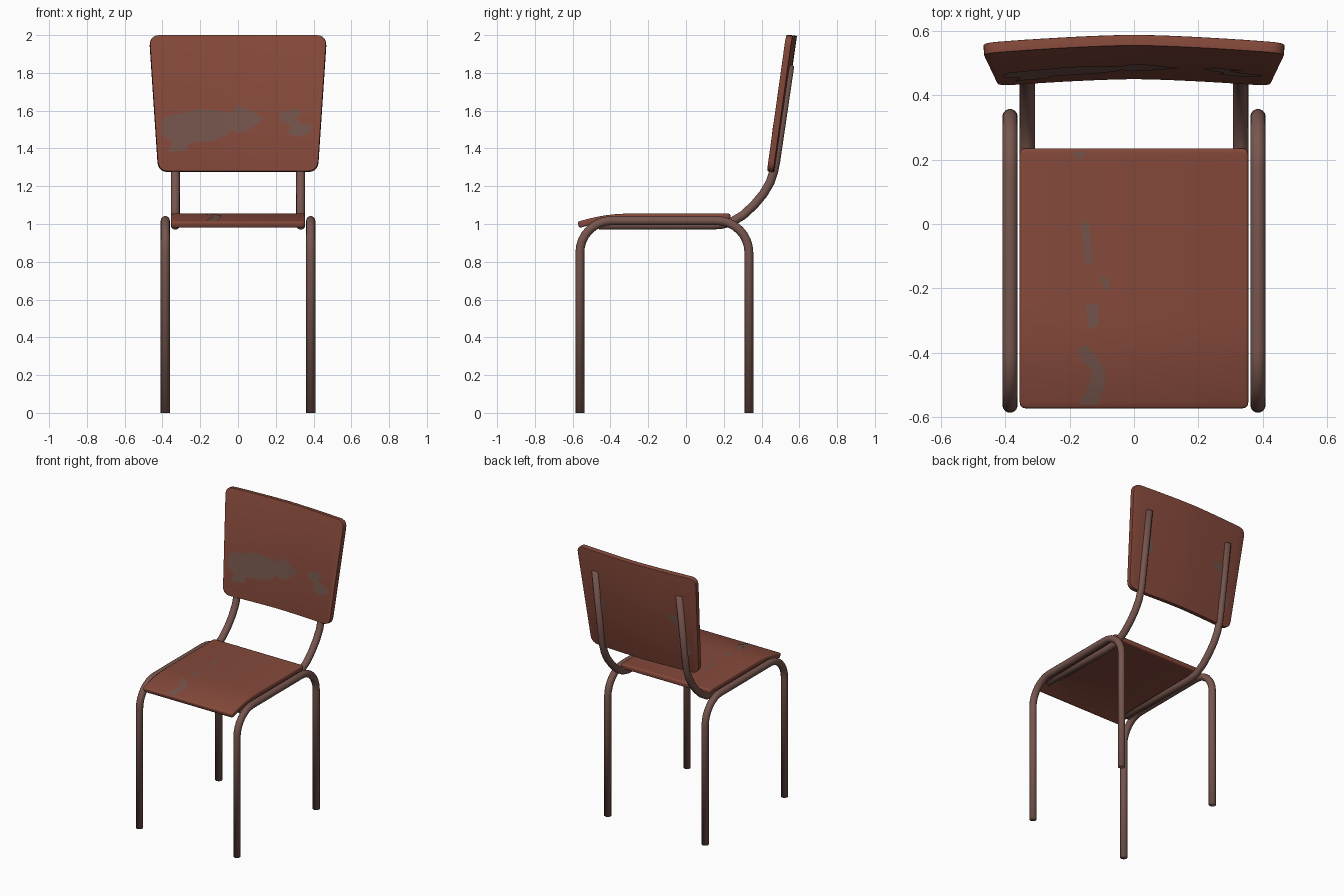
import bpy, bmesh
from math import sin, cos, pi, radians
from mathutils import Vector

if "Cube" in bpy.data.objects:
    bpy.data.objects.remove(bpy.data.objects["Cube"])


def material(name, rgb):
    m = bpy.data.materials.new(name)
    m.use_nodes = True
    m.diffuse_color = (*rgb, 1)
    bsdf = next(n for n in m.node_tree.nodes if n.type == 'BSDF_PRINCIPLED')
    bsdf.inputs["Base Color"].default_value = (*rgb, 1)
    bsdf.inputs["Roughness"].default_value = 0.7
    return m


WOOD = material("red brown wood", (0.235, 0.066, 0.043))
METAL = material("brown metal", (0.185, 0.093, 0.076))
WORN = material("worn patch", (0.170, 0.088, 0.070))
THICK = 0.034


def finish(bm, name, mat):
    mesh = bpy.data.meshes.new(name)
    bm.to_mesh(mesh)
    bm.free()
    mesh.materials.append(mat)
    mesh.shade_smooth()
    ob = bpy.data.objects.new(name, mesh)
    bpy.context.collection.objects.link(ob)
    return ob


def tube(name, x, path, radius=0.024, sides=14):
    """Sweep a round section along a path of (y, z) points."""
    bm = bmesh.new()
    pts = [Vector((x, y, z)) for y, z in path]
    rings = []
    for i, p in enumerate(pts):
        along = (pts[min(i + 1, len(pts) - 1)] - pts[max(i - 1, 0)]).normalized()
        across = Vector((1, 0, 0))
        up = along.cross(across)
        rings.append([bm.verts.new(p + radius * (across * cos(a) + up * sin(a)))
                      for a in (2 * pi * k / sides for k in range(sides))])
    for a, b in zip(rings, rings[1:]):
        for k in range(sides):
            j = (k + 1) % sides
            bm.faces.new((a[k], a[j], b[j], b[k]))
    bm.faces.new(rings[0])
    bm.faces.new(rings[-1])
    bmesh.ops.recalc_face_normals(bm, faces=bm.faces)
    return finish(bm, name, METAL)


def arc(cy, cz, r, start, end, steps=8):
    return [(cy + r * cos(radians(start + (end - start) * i / steps)),
             cz + r * sin(radians(start + (end - start) * i / steps)))
            for i in range(steps + 1)]


def rounded(corners, r, steps=5):
    """Round the corners of a flat outline."""
    out = []
    for i, c in enumerate(corners):
        c = Vector(c)
        a = c + (Vector(corners[i - 1]) - c).normalized() * r
        b = c + (Vector(corners[(i + 1) % len(corners)]) - c).normalized() * r
        for k in range(steps + 1):
            t = k / steps
            out.append(a * (1 - t) ** 2 + c * 2 * t * (1 - t) + b * t * t)
    return out


def sheet(outline, axis, step, place, facing):
    """Cut a flat outline into strips and bend it onto a surface."""
    bm = bmesh.new()
    bm.faces.new([bm.verts.new((p[0], p[1], 0)) for p in outline])
    normal = Vector((1, 0, 0)) if axis == 0 else Vector((0, 1, 0))
    for k in range(-14, 15):
        bmesh.ops.bisect_plane(bm, geom=bm.verts[:] + bm.edges[:] + bm.faces[:],
                               plane_co=normal * k * step, plane_no=normal)
    for v in bm.verts:
        v.co = place(v.co.x, v.co.y)
    bm.normal_update()
    for f in bm.faces:
        if f.normal.dot(Vector(facing)) < 0:
            f.normal_flip()
    return bm


def board(bm, name):
    """Give a bent sheet thickness and soft edges."""
    ob = finish(bm, name, WOOD)
    s = ob.modifiers.new("thickness", 'SOLIDIFY')
    s.thickness, s.offset, s.use_even_offset = THICK, 0, True
    b = ob.modifiers.new("soft edges", 'BEVEL')
    b.width, b.segments, b.limit_method, b.angle_limit = 0.009, 3, 'ANGLE', radians(50)


def on_back(offset=0.0):
    return lambda x, z: Vector((x, 0.466 + 0.145 * (z - 1.275)
                                - 0.078 * abs(x) ** 1.5 + offset, z))


def on_seat(offset=0.0):
    return lambda x, y: Vector((x, y, 1.038 + offset
                                - 0.04 * (max(0, -0.3 - y) / 0.26) ** 2))


# Bent tube frame, both sides
leg_path = ([(-0.562, 0)] + arc(-0.392, 0.848, 0.17, 180, 90)
            + arc(0.163, 0.848, 0.17, 90, 0) + [(0.333, 0)])
support_path = [(-0.46, 0.994), (0.14, 0.994), (0.19, 0.998), (0.24, 1.01),
                (0.30, 1.045), (0.36, 1.10), (0.41, 1.16), (0.445, 1.22),
                (0.465, 1.28), (0.475, 1.33), (0.55, 1.84)]
for side, sx in (("left", 1), ("right", -1)):
    tube(side + "_leg_frame", sx * 0.385, leg_path)
    tube(side + "_back_support", sx * 0.332, support_path)

# Seat with a front edge that curls down
seat = rounded([(-0.355, -0.57), (0.355, -0.57), (0.355, 0.235), (-0.355, 0.235)], 0.02)
board(sheet(seat, 1, 0.042, on_seat(), (0, 0, 1)), "seat")

# Curved, tapered backrest
back = rounded([(-0.422, 1.277), (0.422, 1.277), (0.47, 1.998), (-0.47, 1.998)], 0.055)
board(sheet(back, 0, 0.035, on_back(), (0, -1, 0)), "backrest")

# Worn patches on the backrest front
front_patches = [
    [(-.41, 1.51), (-.39, 1.57), (-.28, 1.59), (-.2, 1.61), (-.03, 1.59), (0, 1.63),
     (.05, 1.61), (.14, 1.56), (.06, 1.5), (0, 1.48), (-.04, 1.5), (-.06, 1.47),
     (-.13, 1.44), (-.26, 1.43), (-.27, 1.39), (-.37, 1.38), (-.35, 1.44), (-.4, 1.47)],
    [(.22, 1.59), (.31, 1.61), (.34, 1.58), (.3, 1.56), (.34, 1.53), (.4, 1.52),
     (.38, 1.48), (.32, 1.46), (.26, 1.48), (.28, 1.52), (.22, 1.55)]]
for p in front_patches:
    finish(sheet(p, 0, 0.035, on_back(-THICK / 2 - 0.003), (0, -1, 0)),
           "backrest_front_patch", WORN)

# Worn patches around the supports on the backrest rear
rear_patches = [
    [(-.33, 1.69), (-.22, 1.68), (-.24, 1.64), (-.29, 1.62), (-.3, 1.45), (-.33, 1.4)],
    [(.33, 1.68), (.3, 1.67), (.27, 1.61), (.3, 1.54), (.33, 1.53)],
    [(-.34, 1.52), (-.37, 1.5), (-.39, 1.42), (-.34, 1.38)]]
for p in rear_patches:
    finish(sheet(p, 0, 0.035, on_back(THICK / 2 + 0.003), (0, 1, 0)),
           "backrest_rear_patch", WORN)

# Worn patches on the seat
seat_patches = [
    [(-.18, -.39), (-.15, -.375), (-.12, -.41), (-.09, -.45), (-.09, -.5),
     (-.11, -.56), (-.17, -.56), (-.14, -.5), (-.13, -.45), (-.16, -.43)],
    [(-.15, -.25), (-.11, -.25), (-.11, -.31), (-.14, -.33)],
    [(-.165, 0), (-.14, .01), (-.13, -.12), (-.15, -.13)],
    [(-.11, -.16), (-.08, -.17), (-.07, -.21), (-.09, -.2)],
    [(-.19, .225), (-.15, .225), (-.16, .2), (-.18, .205)]]
for p in seat_patches:
    finish(sheet(p, 1, 0.042, on_seat(THICK / 2 + 0.003), (0, 0, 1)), "seat_patch", WORN)

# Keep board edges crisp
for ob in bpy.context.scene.objects:
    ob.select_set(ob.name in ("seat", "backrest"))
bpy.context.view_layer.objects.active = bpy.data.objects["seat"]
bpy.ops.object.shade_smooth_by_angle(angle=radians(40))
